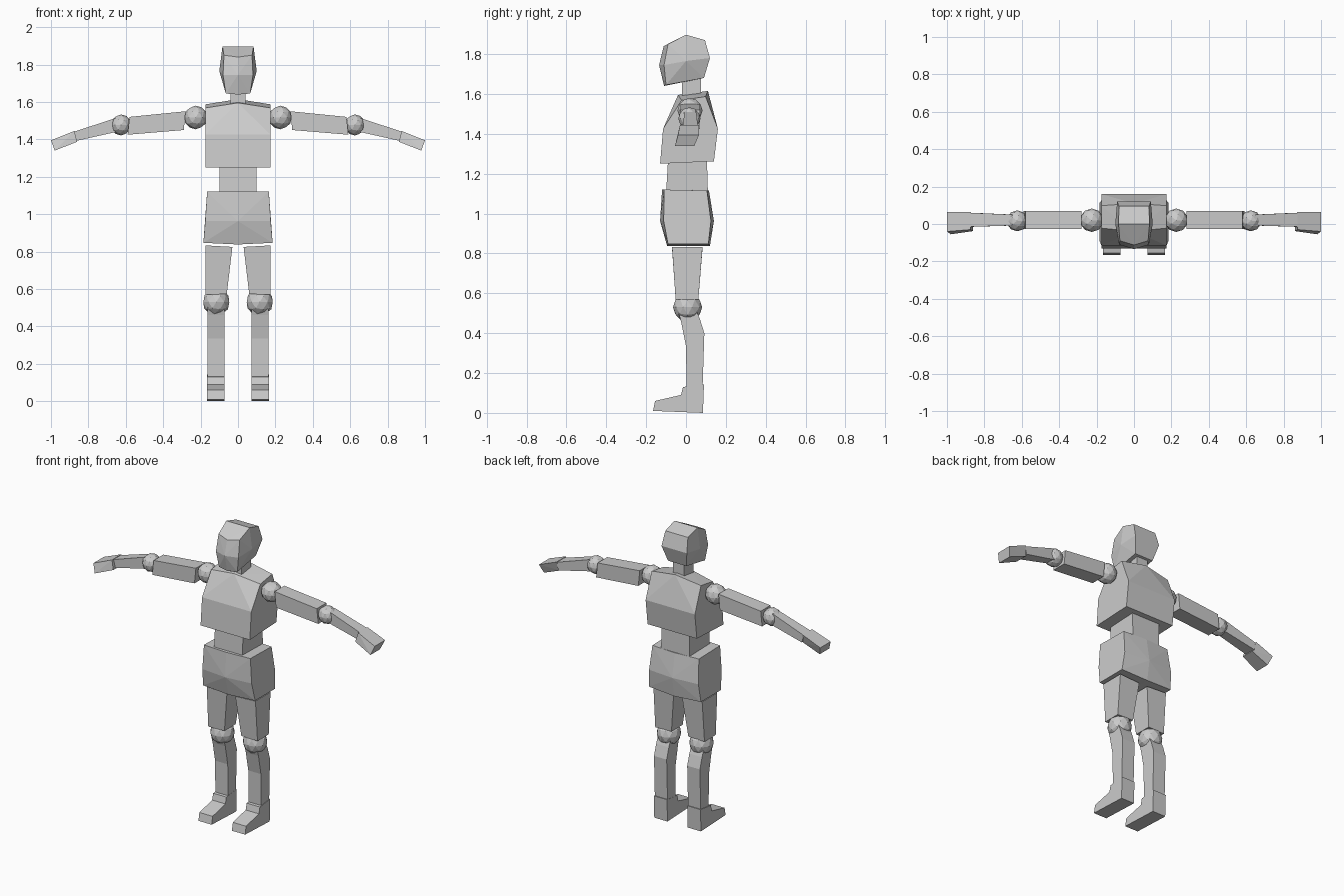
import bpy, bmesh
from itertools import product
from mathutils import Matrix


def finish(name, bm):
    bmesh.ops.dissolve_limit(bm, angle_limit=0.02, verts=bm.verts[:], edges=bm.edges[:])
    bmesh.ops.recalc_face_normals(bm, faces=bm.faces[:])
    mesh = bpy.data.meshes.new(name)
    bm.to_mesh(mesh)
    bm.free()
    ob = bpy.data.objects.new(name, mesh)
    bpy.context.collection.objects.link(ob)
    return ob


def hull(name, pts):
    """Closed faceted block around the given corner points."""
    bm = bmesh.new()
    for p in pts:
        bm.verts.new(p)
    bmesh.ops.convex_hull(bm, input=bm.verts[:])
    return finish(name, bm)


def centred(name, half):
    """Block symmetric in x, from the points of its right half."""
    hull(name, half + [(-x, y, z) for x, y, z in half if x])


def box_points(x, y, z):
    return list(product(x, y, z))


def prism(name, x0, x1, profile):
    """Extrude a (y, z) side profile from x0 to x1."""
    bm = bmesh.new()
    face = bm.faces.new([bm.verts.new((x0, y, z)) for y, z in profile])
    ext = bmesh.ops.extrude_face_region(bm, geom=[face])
    verts = [v for v in ext['geom'] if isinstance(v, bmesh.types.BMVert)]
    bmesh.ops.translate(bm, verts=verts, vec=(x1 - x0, 0, 0))
    finish(name, bm)


def ball(name, centre, r):
    bm = bmesh.new()
    bmesh.ops.create_icosphere(bm, subdivisions=2, radius=r,
                               matrix=Matrix.Translation(centre))
    finish(name, bm)


# head: chin, cheek and crown levels
centred("head", [
    (0, -0.11, 1.64), (0.065, -0.10, 1.645), (0.065, 0.09, 1.68),
    (0, -0.135, 1.745), (0.08, -0.11, 1.745), (0.1, 0, 1.765), (0.09, 0.12, 1.78),
    (0, -0.112, 1.84), (0.075, -0.09, 1.85), (0.083, 0, 1.897), (0.08, 0.095, 1.87)])

# neck
centred("neck", box_points([0.04], [-0.02, 0.075], [1.57, 1.68]))

# chest, ridged along the centre line at the shoulders
centred("chest", [
    (0.175, -0.13, 1.25), (0.175, 0.14, 1.262),
    (0.175, -0.115, 1.425), (0.175, 0.16, 1.425),
    (0, -0.04, 1.595), (0, 0.11, 1.615),
    (0.175, -0.022, 1.568), (0.175, 0.098, 1.587)])

# waist
centred("waist", [(0.1, -0.1, 1.10), (0.1, 0.11, 1.10),
                  (0.1, -0.09, 1.27), (0.1, 0.105, 1.27)])

# pelvis, slightly pointed front and back
centred("pelvis", [
    (0, -0.12, 1.12), (0.165, -0.11, 1.12), (0, 0.115, 1.115), (0.165, 0.105, 1.115),
    (0, -0.13, 0.963), (0.175, -0.112, 0.963), (0, 0.14, 0.963), (0.175, 0.125, 0.963),
    (0, -0.095, 0.838), (0.185, -0.09, 0.847), (0, 0.12, 0.838), (0.185, 0.112, 0.847)])

for side, s in (("right", -1), ("left", 1)):
    def limb(name, pts):
        hull(f"{side}_{name}", [(s * x, y, z) for x, y, z in pts])

    # leg
    limb("thigh", [(0.03, -0.07, 0.825), (0.03, 0.083, 0.825),
                   (0.173, -0.07, 0.833), (0.173, 0.083, 0.833),
                   (0.06, -0.052, 0.573), (0.06, 0.062, 0.573),
                   (0.175, -0.052, 0.57), (0.175, 0.062, 0.57)])
    ball(f"{side}_knee", (s * 0.116, 0.008, 0.53), 0.073)
    prism(f"{side}_shin", s * 0.073, s * 0.163, [
        (-0.045, 0.53), (0.045, 0.53), (0.07, 0.47), (0.092, 0.4),
        (0.083, 0.12), (0.003, 0.12), (0.0, 0.335), (-0.025, 0.46)])
    prism(f"{side}_foot", s * 0.072, s * 0.166, [
        (0.09, 0.142), (-0.015, 0.13), (-0.025, 0.09), (-0.155, 0.06),
        (-0.165, 0.01), (0.085, 0.0)])

    # arm
    ball(f"{side}_shoulder", (s * 0.226, 0.02, 1.517), 0.063)
    limb("upper_arm", [(0.28, -0.028, 1.55), (0.28, 0.07, 1.55),
                       (0.29, -0.028, 1.45), (0.29, 0.07, 1.45),
                       (0.58, -0.028, 1.52), (0.58, 0.07, 1.52),
                       (0.59, -0.028, 1.425), (0.59, 0.07, 1.425)])
    ball(f"{side}_elbow", (s * 0.625, 0.017, 1.477), 0.056)
    limb("forearm", [(0.65, -0.008, 1.515), (0.65, 0.05, 1.515),
                     (0.64, -0.008, 1.442), (0.64, 0.05, 1.442),
                     (0.88, -0.015, 1.44), (0.88, 0.06, 1.44),
                     (0.865, -0.015, 1.392), (0.865, 0.06, 1.392)])
    limb("hand", [(0.875, -0.03, 1.445), (0.875, 0.065, 1.445),
                  (0.86, -0.038, 1.387), (0.86, 0.045, 1.387),
                  (1.0, -0.04, 1.395), (1.0, 0.065, 1.395),
                  (0.98, -0.055, 1.34), (0.98, 0.042, 1.34)])
